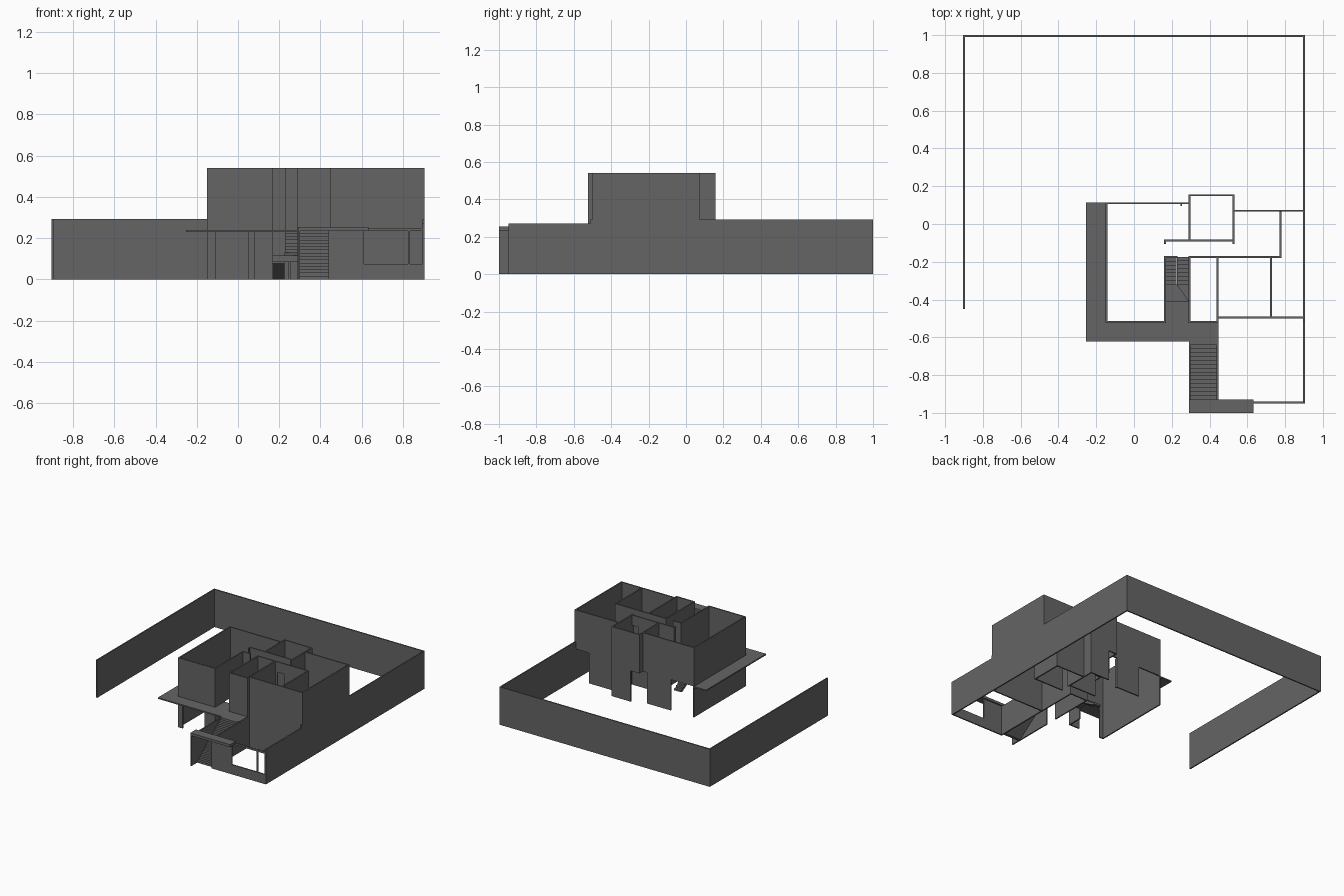
import bpy, bmesh

T = 0.01      # wall thickness
F = 0.24      # upper floor level
TOP = 0.54    # top of upper walls

# dark grey plaster
dark = bpy.data.materials.new("dark_grey")
dark.diffuse_color = (0.13, 0.13, 0.13, 1)


def finish(name, bm):
    bmesh.ops.recalc_face_normals(bm, faces=bm.faces)
    me = bpy.data.meshes.new(name)
    bm.to_mesh(me)
    bm.free()
    me.materials.append(dark)
    ob = bpy.data.objects.new(name, me)
    bpy.context.collection.objects.link(ob)
    return ob


def add_box(bm, x0, x1, y0, y1, z0, z1):
    v = bmesh.ops.create_cube(bm, size=1)['verts']
    for p in v:
        p.co = ((x0 + x1) / 2 + p.co.x * (x1 - x0),
                (y0 + y1) / 2 + p.co.y * (y1 - y0),
                (z0 + z1) / 2 + p.co.z * (z1 - z0))


def box(name, *dims):
    bm = bmesh.new()
    add_box(bm, *dims)
    return finish(name, bm)


def walls(name, segs, z0, z1):
    """Axis-aligned wall segments given as centre lines (xa, ya, xb, yb)."""
    bm = bmesh.new()
    h = T / 2
    for xa, ya, xb, yb in segs:
        add_box(bm, min(xa, xb) - h, max(xa, xb) + h,
                min(ya, yb) - h, max(ya, yb) + h, z0, z1)
    return finish(name, bm)


def prism(name, pts, axis, a, b):
    """Extrude a closed profile: along x for (y, z) points, along z for (x, y)."""
    bm = bmesh.new()
    co = (lambda p: (a, *p)) if axis == 'x' else (lambda p: (*p, a))
    f = bm.faces.new([bm.verts.new(co(p)) for p in pts])
    r = bmesh.ops.extrude_face_region(bm, geom=[f])
    d = (b - a, 0, 0) if axis == 'x' else (0, 0, b - a)
    bmesh.ops.translate(bm, vec=d,
                        verts=[g for g in r['geom'] if isinstance(g, bmesh.types.BMVert)])
    return finish(name, bm)


def stair(name, x0, x1, y0, y1, z0, z1, n):
    """Sawtooth flight with a sloping soffit."""
    dy, dz = (y1 - y0) / n, (z1 - z0) / n
    pts = [(y0, z0)]
    for i in range(n):
        pts += [(y0 + i * dy, z0 + (i + 1) * dz), (y0 + (i + 1) * dy, z0 + (i + 1) * dz)]
    pts += [(y1, z1 - dz - 0.01), (y0 + dy, z0)]
    return prism(name, pts, 'x', x0, x1)


# boundary wall around the plot
walls("boundary_wall", [(-0.9, -0.445, -0.9, 0.995), (-0.9, 0.995, 0.9, 0.995),
                        (0.9, -0.505, 0.9, 0.995)], 0, 0.293)
walls("boundary_wall_front", [(0.9, -0.945, 0.9, -0.515)], 0, 0.27)

# front wall with two openings
bm = bmesh.new()
for x0, x1, z0, z1 in [(0.44, 0.612, 0, 0.25), (0.612, 0.895, 0, 0.075),
                       (0.825, 0.835, 0.075, 0.235), (0.612, 0.895, 0.235, 0.25)]:
    add_box(bm, x0, x1, -0.95, -0.94, z0, z1)
finish("front_wall", bm)

# entrance stair, its side walls and the porch roof
stair("entrance_stair", 0.298, 0.438, -0.93, -0.62, 0, F, 15)
walls("entrance_side_walls", [(0.295, -0.995, 0.295, -0.62), (0.443, -0.945, 0.443, -0.52)], 0, 0.235)
box("porch_roof", 0.29, 0.633, -1.0, -0.93, 0.235, 0.255)

# terrace slab wrapping the left and front sides
prism("terrace_slab", [(-0.253, -0.622), (0.447, -0.622), (0.447, -0.52), (0.29, -0.52),
                       (0.29, -0.41), (0.165, -0.41), (0.165, -0.52), (-0.145, -0.52),
                       (-0.145, 0.115), (-0.253, 0.115)], 'z', 0.23, F)

# inner stair: two flights and a turning landing
stair("inner_stair_lower", 0.165, 0.225, -0.175, -0.32, 0, 0.1, 7)
stair("inner_stair_upper", 0.227, 0.289, -0.32, -0.175, 0.13, F, 7)
prism("stair_winder_low", [(0.165, -0.32), (0.165, -0.41), (0.289, -0.41), (0.226, -0.32)],
      'z', 0.085, 0.115)
prism("stair_winder_high", [(0.226, -0.32), (0.289, -0.41), (0.289, -0.32)], 'z', 0.1, 0.13)

# ground floor walls
walls("ground_floor_walls", [
    (-0.145, -0.518, -0.145, 0.11), (-0.145, -0.518, -0.115, -0.518),
    (0.085, -0.518, 0.165, -0.518), (0.165, -0.518, 0.165, -0.41),
    (0.294, -0.518, 0.294, -0.175),
    (0.055, 0.11, 0.25, 0.11), (0.25, 0.1, 0.25, 0.11),
    (0.37, 0.152, 0.527, 0.152), (0.527, -0.088, 0.527, 0.152),
    (0.527, 0.07, 0.775, 0.07), (0.775, -0.175, 0.775, 0.07),
    (0.294, -0.088, 0.527, -0.088), (0.527, -0.1, 0.527, -0.088),
    (0.527, -0.175, 0.775, -0.175), (0.294, -0.175, 0.443, -0.175),
    (0.443, -0.52, 0.443, -0.175), (0.443, -0.495, 0.9, -0.495)], 0, F)

# upper floor, left block and wet rooms
walls("upper_left_walls", [
    (-0.145, -0.518, -0.145, 0.11), (-0.145, 0.11, 0.294, 0.11),
    (-0.145, -0.518, 0.165, -0.518), (0.165, -0.518, 0.165, -0.175),
    (0.165, -0.175, 0.225, -0.175),
    (0.165, -0.1, 0.165, -0.088), (0.165, -0.088, 0.46, -0.088),
    (0.294, -0.088, 0.294, 0.152), (0.294, 0.152, 0.527, 0.152),
    (0.527, -0.088, 0.527, 0.152), (0.527, -0.1, 0.527, -0.088),
    (0.294, -0.518, 0.294, -0.175), (0.294, -0.518, 0.443, -0.518)], F, TOP)

# upper floor, right block
walls("upper_right_walls", [
    (0.527, 0.07, 0.9, 0.07), (0.9, -0.495, 0.9, 0.07), (0.443, -0.495, 0.9, -0.495),
    (0.443, -0.518, 0.443, -0.175), (0.294, -0.175, 0.46, -0.175),
    (0.527, -0.175, 0.725, -0.175), (0.725, -0.495, 0.725, -0.175)], 0.237, TOP)

# lintels over the upper doors
walls("upper_door_lintels", [(0.46, -0.175, 0.527, -0.175), (0.46, -0.088, 0.527, -0.088)], 0.46, TOP)
